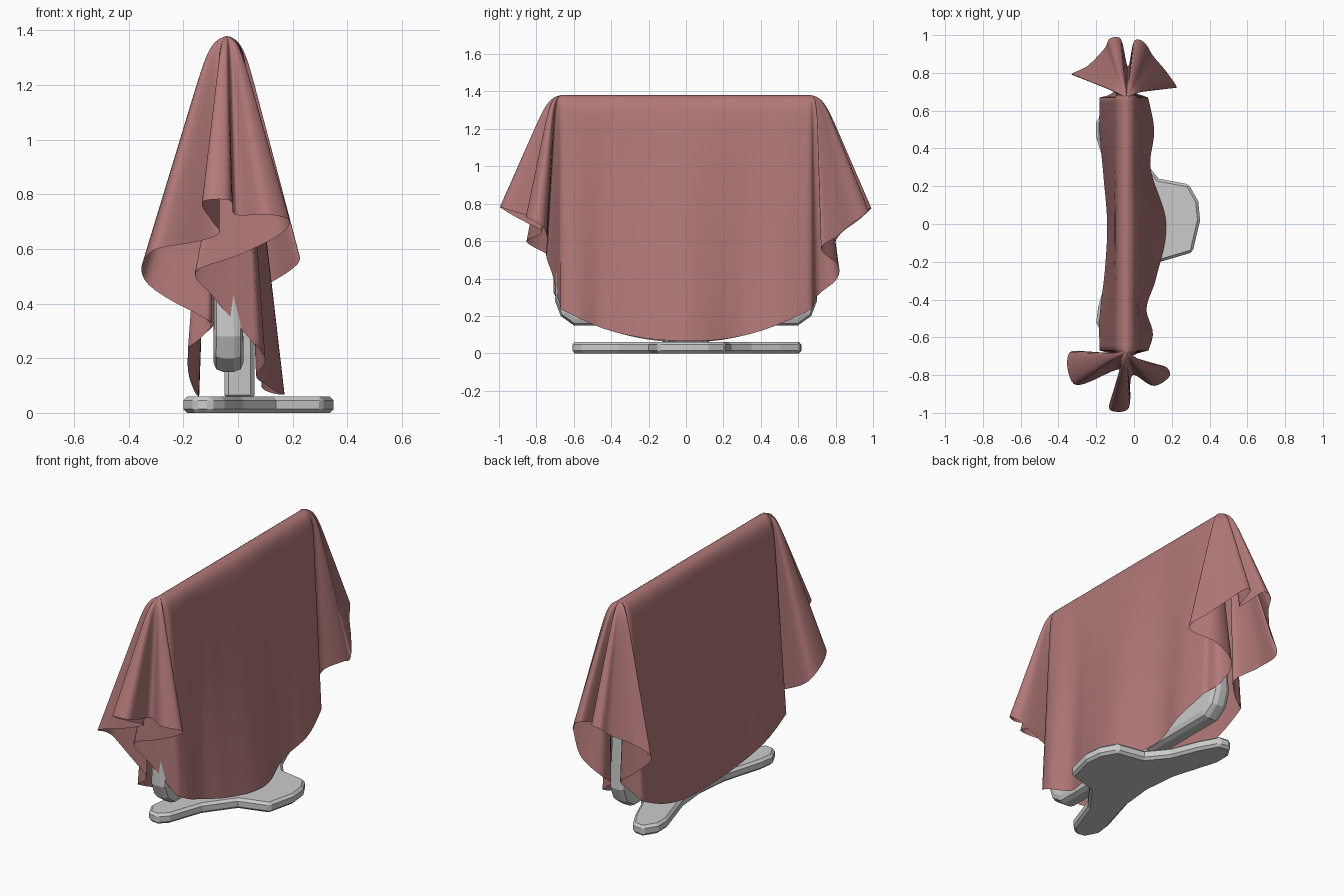
import bpy, bmesh
from math import sin, cos, sqrt, exp, radians

if "Cube" in bpy.data.objects:
    bpy.data.objects.remove(bpy.data.objects["Cube"])

TOP, XC, PIVOT, R = 1.38, -0.04, 0.67, 1.35   # ridge height, ridge x, ridge half length, cloth radius


def spline(keys, t):
    """Smooth interpolation through (t, value...) keys."""
    i = 0
    while i < len(keys) - 2 and t > keys[i + 1][0]:
        i += 1
    a, b = keys[i], keys[i + 1]
    p, n = keys[max(i - 1, 0)], keys[min(i + 2, len(keys) - 1)]
    h = b[0] - a[0]
    u = (t - a[0]) / h
    out = []
    for k in range(1, len(a)):
        ma = (b[k] - p[k]) / (b[0] - p[0]) * h
        mb = (n[k] - a[k]) / (n[0] - a[0]) * h
        out.append((2*u**3 - 3*u*u + 1) * a[k] + (u**3 - 2*u*u + u) * ma
                   + (3*u*u - 2*u**3) * b[k] + (u**3 - u*u) * mb)
    return out


def add_mesh(name, bm):
    bmesh.ops.recalc_face_normals(bm, faces=bm.faces)
    me = bpy.data.meshes.new(name)
    bm.to_mesh(me)
    bm.free()
    ob = bpy.data.objects.new(name, me)
    bpy.context.collection.objects.link(ob)
    return ob


def prism(name, outline, axis, lo, hi, bevel, segments=1):
    """Extrude a flat outline along an axis and bevel its edges."""
    bm = bmesh.new()
    place = (lambda a, b, c: (c, a, b)) if axis == 'x' else (lambda a, b, c: (a, b, c))
    face = bm.faces.new([bm.verts.new(place(a, b, lo)) for a, b in outline])
    ext = bmesh.ops.extrude_face_region(bm, geom=[face])
    for v in ext['geom']:
        if isinstance(v, bmesh.types.BMVert):
            v.co['xyz'.index(axis)] = hi
    ob = add_mesh(name, bm)
    m = ob.modifiers.new("bevel", 'BEVEL')
    m.width, m.segments = bevel, segments
    m.limit_method, m.angle_limit = 'ANGLE', radians(50)
    return ob


# three-lobed foot
prism("base", [(.13, .24), (.29, .21), (.34, .12), (.35, .02), (.31, -.15), (.14, -.2),
               (.02, -.36), (-.05, -.56), (-.1, -.61), (-.16, -.6), (-.2, -.52), (-.19, -.44),
               (-.12, -.2), (-.1, 0), (-.12, .2), (-.2, .46), (-.2, .54), (-.15, .62),
               (-.08, .61), (-.02, .5), (.04, .35)], 'z', 0, .06, .014)
# neck between foot and panel
prism("neck", [(-.05, -.13), (.06, -.11), (.06, .11), (-.05, .13)], 'z', .05, .35, .015)
# upright panel under the cloth, thinner towards the top
panel = prism("panel", [(-.6, .15), (.6, .15), (.67, .2), (.7, .28), (.66, 1.25), (.62, 1.345),
                        (-.62, 1.345), (-.66, 1.25), (-.7, .28), (-.67, .2)],
              'x', -.09, .02, .035, 2)
for v in panel.data.vertices:
    if v.co.z > 1:
        v.co.x = XC + (v.co.x - XC) * .75

# cloth: outward slope of each long side along y
right_side = [(-.68, .05), (-.58, .07), (-.45, .04), (-.3, .075), (0, .115),
              (.3, .055), (.5, .073), (.68, .05)]
left_side = [(-.68, .075), (-.5, .07), (-.25, .045), (0, .035), (.25, .05), (.5, .07), (.68, .075)]
# cloth: fold directions at each end (angle in cloth, sideways slope, outward slope)
front_folds = [(-90, -.075, 0), (-86, -.03, .01), (-81, -.01, .03), (-69, -.26, -.01),
               (-56, -.26, .18), (-38, 0, .08), (-28, -.04, .2), (-15, -.11, .38), (-4, .02, .38),
               (12, .03, .12), (22, .17, .2), (32, .27, .13), (40, .22, .06), (51, .02, .05),
               (63, -.18, .06), (73, -.1, .03), (84, 0, .01), (90, .05, 0)]
back_folds = [(-90, -.075, 0), (-86, -.03, .01), (-80, .01, .05), (-70, -.13, .1), (-58, -.28, .11),
              (-44, -.21, .17), (-30, -.12, .3), (-18, -.1, .38), (-10, -.03, .38), (1, .01, .17),
              (13, .04, .36), (23, .1, .35), (34, .15, .24), (48, .21, .13), (59, .25, .03),
              (68, .11, .13), (76, -.02, .12), (83, -.02, .03), (90, .05, 0)]
N_SIDE, N_END, ROWS = 50, 110, 46


def side_col(y, side, slope):
    length = sqrt(R*R - y*y)
    return lambda f: cloth_point(f * length, y, side, 0, side * slope, 0, 1)


def end_col(deg, end, keys):
    px, pout = spline(keys, deg)
    t = radians(deg)
    length = -PIVOT * cos(t) + sqrt(R*R - (PIVOT * sin(t))**2)
    return lambda f: cloth_point(f * length, end * PIVOT, sin(t), cos(t), px, pout, end)


def cloth_point(s, y, nx, ny, px, pout, end):
    bulge = .055 * (1 - exp(-s / .042))
    drop = s * sqrt(1 - px*px - pout*pout) - .5 * bulge
    return (XC + nx * bulge + px * s, y + end * (ny * bulge * .9 + pout * s), TOP - drop)


columns = []
for i in range(N_SIDE):
    y = -PIVOT + 2 * PIVOT * i / N_SIDE
    columns.append(side_col(y, 1, spline(right_side, y)[0]))
for i in range(N_END):
    columns.append(end_col(90 - 180 * i / N_END, 1, back_folds))
for i in range(N_SIDE):
    y = PIVOT - 2 * PIVOT * i / N_SIDE
    columns.append(side_col(y, -1, spline(left_side, y)[0]))
for i in range(N_END):
    columns.append(end_col(-90 + 180 * i / N_END, -1, front_folds))

bm = bmesh.new()
grid = [[bm.verts.new(col((j / ROWS)**1.3)) for j in range(ROWS + 1)] for col in columns]
for i, a in enumerate(grid):
    b = grid[(i + 1) % len(grid)]
    for j in range(ROWS):
        bm.faces.new((a[j], a[j + 1], b[j + 1], b[j]))
bmesh.ops.remove_doubles(bm, verts=bm.verts, dist=.0005)
for f in bm.faces:
    f.smooth = True
cloth = add_mesh("draped_cloth", bm)

mat = bpy.data.materials.new("dusty_red")
mat.diffuse_color = (.45, .19, .19, 1)
mat.use_nodes = True
mat.node_tree.nodes["Principled BSDF"].inputs["Base Color"].default_value = mat.diffuse_color
cloth.data.materials.append(mat)
